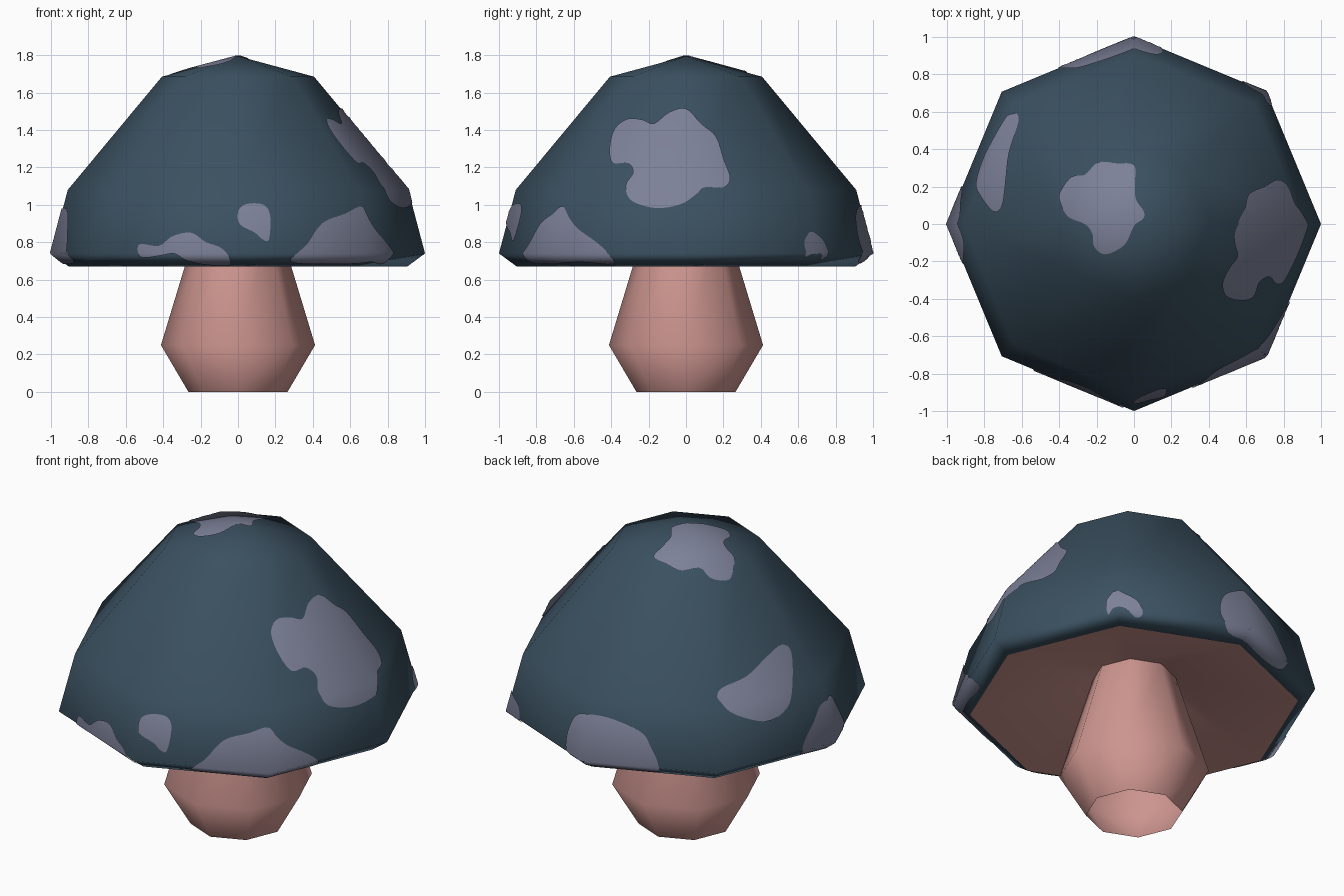
import bpy, bmesh
from math import cos, sin, pi, radians
from mathutils import Vector
from mathutils.bvhtree import BVHTree
from mathutils.interpolate import poly_3d_calc

if "Cube" in bpy.data.objects:
    bpy.data.objects.remove(bpy.data.objects["Cube"])

SIDES = 8
UP = Vector((0, 0, 1))


def material(name, colour):
    mat = bpy.data.materials.new(name)
    mat.use_nodes = True
    rgba = (*colour, 1)
    mat.diffuse_color = rgba
    mat.node_tree.nodes["Principled BSDF"].inputs["Base Color"].default_value = rgba
    return mat


cap_blue = material("slate blue", (0.043, 0.081, 0.117))
spot_grey = material("lavender grey", (0.205, 0.22, 0.315))
stem_pink = material("dusty pink", (0.61, 0.30, 0.275))


def add_object(name, bm, normals, *mats):
    """Smooth-shaded object with the given vertex normals."""
    for face in bm.faces:
        face.smooth = True
    mesh = bpy.data.meshes.new(name)
    bm.to_mesh(mesh)
    for mat in mats:
        mesh.materials.append(mat)
    mesh.normals_split_custom_set_from_vertices(normals)
    bpy.context.collection.objects.link(bpy.data.objects.new(name, mesh))


def lathe(profile):
    """Eight-sided surface of revolution, with its area-weighted normals."""
    bm = bmesh.new()
    rings = []
    for r, z in profile:
        count = SIDES if r else 1
        rings.append([bm.verts.new((r * cos(2 * pi * i / SIDES), r * sin(2 * pi * i / SIDES), z))
                      for i in range(count)])
    for low, high in zip(rings, rings[1:]):
        for i in range(SIDES):
            j = (i + 1) % SIDES
            quad = [low[i % len(low)], low[j % len(low)], high[j % len(high)], high[i % len(high)]]
            bm.faces.new(list(dict.fromkeys(quad)))
    bm.normal_update()
    bm.verts.index_update()
    bm.faces.ensure_lookup_table()
    normals = [sum((f.normal * f.calc_area() for f in v.link_faces), Vector()).normalized()
               for v in bm.verts]
    return bm, normals


# Cap: hollow underside, bevelled rim and domed top
cap, cap_normals = lathe([(0, 0.89), (0.2, 0.86), (0.905, 0.67), (1.0, 0.74),
                          (0.91, 1.08), (0.407, 1.685), (0, 1.795)])
for face in cap.faces:
    # The two innermost bands form the underside
    face.material_index = 1 if face.index < 2 * SIDES else 0
add_object("cap", cap, cap_normals, cap_blue, stem_pink)

# Stem, open at the foot
stem, stem_normals = lathe([(0.265, 0), (0.412, 0.25), (0.23, 0.85)])
add_object("stem", stem, stem_normals, stem_pink)

# Surface lookup used to drape the spots over the cap
surface = BVHTree.FromBMesh(cap)


def drape(point, direction):
    hit, _, index, _ = surface.ray_cast(point + direction * 4, -direction)
    if hit is None:
        hit, _, index, _ = surface.find_nearest(point + direction * 0.6)
    verts = cap.faces[index].verts
    weights = poly_3d_calc([v.co for v in verts], hit)
    normal = sum((cap_normals[v.index] * w for v, w in zip(verts, weights)), Vector()).normalized()
    return hit + normal * 0.007, normal


def smooth_loop(points, steps=4):
    """Closed Catmull-Rom curve through the points."""
    p = [Vector(q) for q in points]
    n = len(p)
    loop = []
    for i in range(n):
        a, b, c, d = p[i - 1], p[i], p[(i + 1) % n], p[(i + 2) % n]
        for s in range(steps):
            t = s / steps
            loop.append(b + (c - a) * t / 2 + (a * 2 - b * 5 + c * 4 - d) * t * t / 2
                        + (b * 3 - a - c * 3 + d) * t ** 3 / 2)
    return loop


def spot(name, azimuth, outline, rings=14):
    """Thin irregular patch; azimuth None means projected from straight above."""
    if azimuth is None:
        out, across, upward = UP, Vector((1, 0, 0)), Vector((0, 1, 0))
    else:
        a = radians(azimuth)
        out, across, upward = Vector((cos(a), sin(a), 0)), Vector((-sin(a), cos(a), 0)), UP
    loop = smooth_loop(outline)
    n = len(loop)
    centre = sum(loop, Vector((0, 0))) / n
    bm = bmesh.new()
    normals = []

    def vert(q):
        co, normal = drape(across * q.x + upward * q.y, out)
        normals.append(normal)
        return bm.verts.new(co)

    middle = vert(centre)
    grid = [[vert(centre.lerp(q, k / rings)) for q in loop] for k in range(1, rings + 1)]
    for i in range(n):
        j = (i + 1) % n
        bm.faces.new((middle, grid[0][i], grid[0][j]))
        for inner, outer in zip(grid, grid[1:]):
            bm.faces.new((inner[i], outer[i], outer[j], inner[j]))
    bm.verts.index_update()
    for face in bm.faces:
        face.normal_update()
        if face.normal.dot(normals[face.verts[0].index]) < 0:
            face.normal_flip()
    add_object(name, bm, normals, spot_grey)
    bm.free()


# Spots: outline across and up, as projected from each direction
spot("spot_large_side", 0, [
    (-.405, 1.3), (-.38, 1.4), (-.31, 1.455), (-.23, 1.45), (-.17, 1.43), (-.09, 1.49), (0, 1.51),
    (.08, 1.43), (.16, 1.36), (.2, 1.24), (.235, 1.14), (.2, 1.09), (.1, 1.09), (.05, 1.05),
    (-.03, 1), (-.16, .98), (-.29, 1.02), (-.32, 1.1), (-.28, 1.17), (-.31, 1.22), (-.39, 1.22)])
spot("spot_front_corner", -45, [
    (-.4, .73), (-.33, .79), (-.23, .9), (-.1, .95), (0, .99), (.05, .93), (.11, .87),
    (.22, .8), (.29, .74), (.27, .69), (.1, .7), (-.1, .69), (-.36, .695)])
spot("spot_front_small", -90, [
    (0, .96), (.04, 1), (.13, 1), (.17, .945), (.165, .815), (.13, .815), (.09, .85),
    (.01, .895)])
spot("spot_front_rim", -90, [
    (-.53, .74), (-.52, .79), (-.42, .78), (-.35, .83), (-.25, .85), (-.17, .8), (-.09, .77),
    (-.04, .71), (-.06, .68), (-.2, .69), (-.28, .71), (-.34, .74), (-.41, .73), (-.5, .72)])
spot("spot_top", None, [
    (-.26, .26), (-.19, .325), (-.09, .32), (0, .31), (.005, .21), (.01, .13), (.05, .07),
    (.05, .03), (0, -.01), (-.05, -.11), (-.15, -.16), (-.21, -.12), (-.22, -.05),
    (-.26, 0), (-.35, .04), (-.395, .13), (-.385, .18), (-.33, .25)])
spot("spot_back_slope", 125, [
    (.17, 1.14), (.2, 1.17), (.33, 1.19), (.44, 1.25), (.52, 1.284), (.575, 1.24), (.58, 1.09),
    (.55, .99), (.44, .95), (.27, 1.03), (.19, 1.11)])
spot("spot_side_rim", 180, [
    (-.2, .74), (-.17, .8), (-.1, .88), (-.04, .96), (.04, .98), (.1, .95), (.15, .87),
    (.21, .75), (.18, .7), (0, .69), (-.15, .7)])
spot("spot_back_rim", 90, [
    (-.155, .8), (-.12, .93), (-.03, .99), (.1, .99), (.28, .93), (.34, .86), (.4, .75),
    (.36, .7), (.1, .69), (-.1, .71)])
spot("spot_back_corner", 45, [
    (-.07, .79), (-.05, .83), (-.02, .855), (.04, .835), (.1, .8), (.13, .73), (.09, .71),
    (.04, .735), (-.03, .735), (-.06, .72)])
cap.free()
